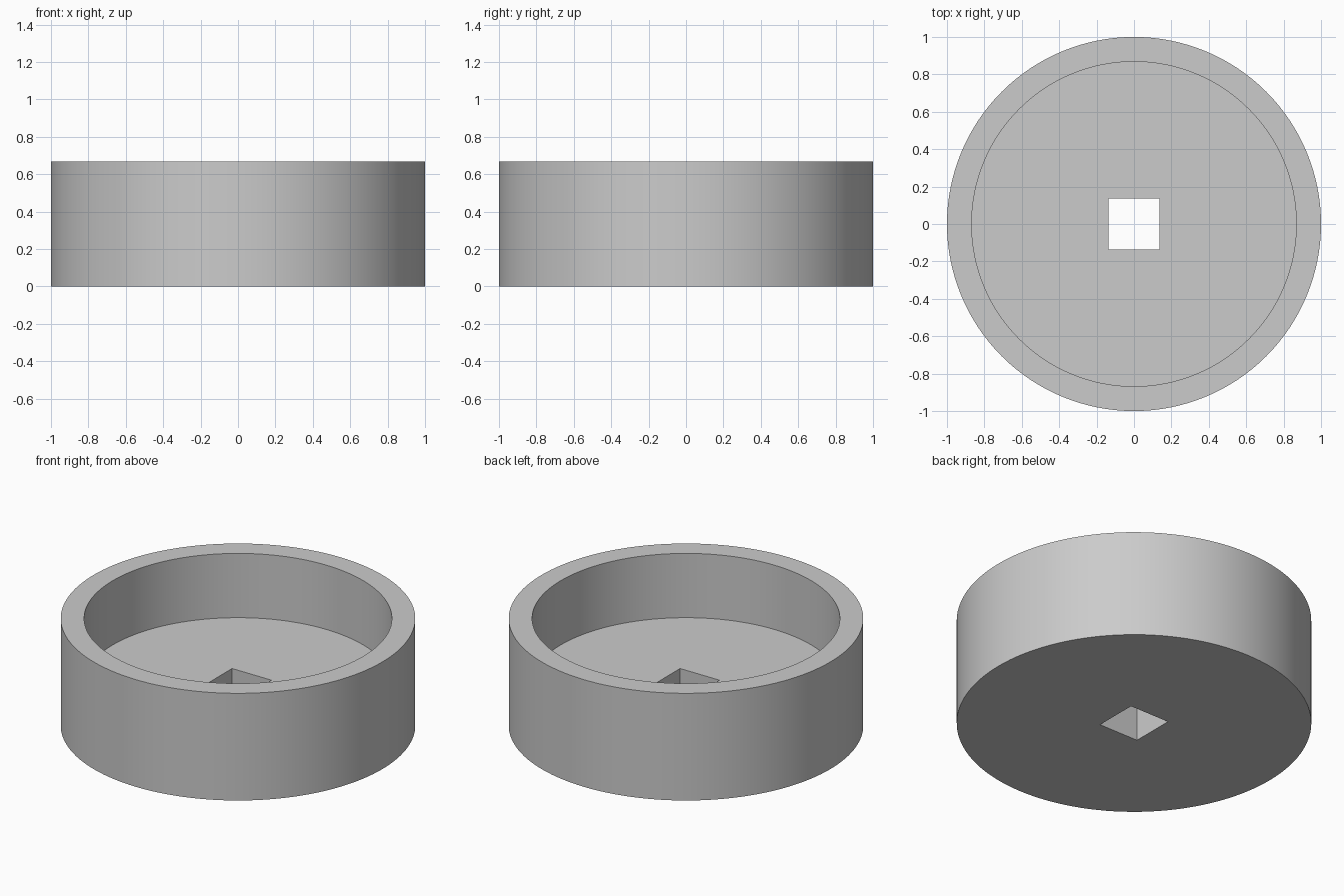
import bpy, bmesh
from math import cos, sin, pi

SEGMENTS = 128      # multiple of 8, so the square hole gets true corners
RADIUS = 1.0
INNER = 0.868
HEIGHT = 0.667
FLOOR = 0.267
HOLE = 0.136        # half width of the square hole

cube = bpy.data.objects.get("Cube")
if cube:
    bpy.data.objects.remove(cube, do_unlink=True)

grey = bpy.data.materials.new("light_grey")
grey.use_nodes = True
colour = (0.6, 0.6, 0.6, 1)
grey.diffuse_color = colour
grey.node_tree.nodes["Principled BSDF"].inputs["Base Color"].default_value = colour


def ring(bm, size, z, square=False):
    """Closed loop of vertices, round or pushed out onto a square."""
    verts = []
    for i in range(SEGMENTS):
        a = 2 * pi * i / SEGMENTS
        r = size / max(abs(cos(a)), abs(sin(a))) if square else size
        verts.append(bm.verts.new((r * cos(a), r * sin(a), z)))
    return verts


# Round cup: outer wall, rim, inner wall, floor, square hole, underside
bm = bmesh.new()
loops = [
    ring(bm, RADIUS, 0),
    ring(bm, RADIUS, HEIGHT),
    ring(bm, INNER, HEIGHT),
    ring(bm, INNER, FLOOR),
    ring(bm, HOLE, FLOOR, square=True),
    ring(bm, HOLE, 0, square=True),
]
for k, low in enumerate(loops):
    high = loops[(k + 1) % len(loops)]
    for i in range(SEGMENTS):
        j = (i + 1) % SEGMENTS
        bm.faces.new((low[i], low[j], high[j], high[i]))
bmesh.ops.recalc_face_normals(bm, faces=bm.faces)

mesh = bpy.data.meshes.new("round_cup")
bm.to_mesh(mesh)
bm.free()
mesh.materials.append(grey)
cup = bpy.data.objects.new("round_cup", mesh)
bpy.context.collection.objects.link(cup)

# Smooth walls with crisp edges
bpy.ops.object.select_all(action="DESELECT")
cup.select_set(True)
bpy.context.view_layer.objects.active = cup
bpy.ops.object.shade_smooth_by_angle(angle=pi / 6)
